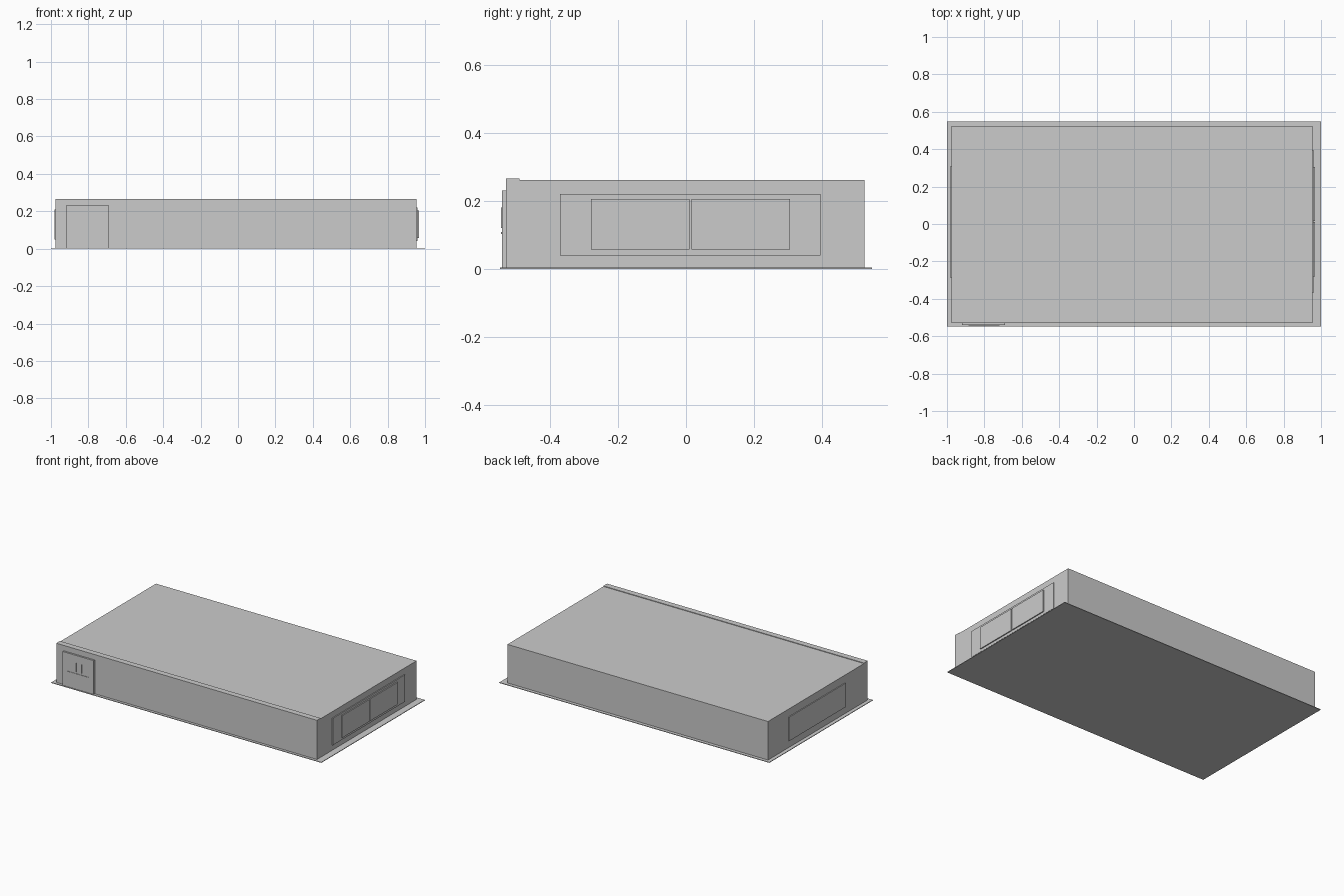
import bpy
import bmesh
from mathutils import Matrix, Vector

if "Cube" in bpy.data.objects:
    bpy.data.objects.remove(bpy.data.objects["Cube"])


def box(name, x, y, z):
    """Box from (min, max) ranges on each axis."""
    lo, hi = (Vector(v) for v in zip(x, y, z))
    size = hi - lo
    bm = bmesh.new()
    bmesh.ops.create_cube(bm, size=1.0, matrix=Matrix.Translation((lo + hi) / 2)
                          @ Matrix.Diagonal((*size, 1)))
    mesh = bpy.data.meshes.new(name)
    bm.to_mesh(mesh)
    bm.free()
    obj = bpy.data.objects.new(name, mesh)
    bpy.context.collection.objects.link(obj)
    return obj


# Thin ground slab and the main hall
box("ground_slab", (-1, 1), (-0.547, 0.547), (0.0, 0.004))
box("main_hall", (-0.975, 0.955), (-0.525, 0.525), (0.004, 0.262))

# Front facade, slightly proud, with a raised roof edge
box("front_facade", (-0.975, 0.955), (-0.529, -0.522), (0.0, 0.266))
box("roof_edge", (-0.975, 0.955), (-0.529, -0.49), (0.255, 0.266))

# Entrance block at the left of the front
box("entrance", (-0.92, -0.69), (-0.541, -0.522), (0.0, 0.23))
box("entrance_rail", (-0.885, -0.72), (-0.544, -0.540), (0.102, 0.109))
for i, x in enumerate((-0.82, -0.78)):
    box(f"door_handle_{i}", (x - 0.003, x + 0.003), (-0.544, -0.540), (0.12, 0.18))

# Right side window: surround and two panes
box("right_window_frame", (0.95, 0.961), (-0.37, 0.395), (0.04, 0.22))
for i, y in enumerate(((-0.28, 0.01), (0.016, 0.306))):
    box(f"right_window_pane_{i}", (0.955, 0.968), y, (0.057, 0.205))

# Left side window panel
box("left_window", (-0.981, -0.97), (-0.29, 0.31), (0.05, 0.21))
